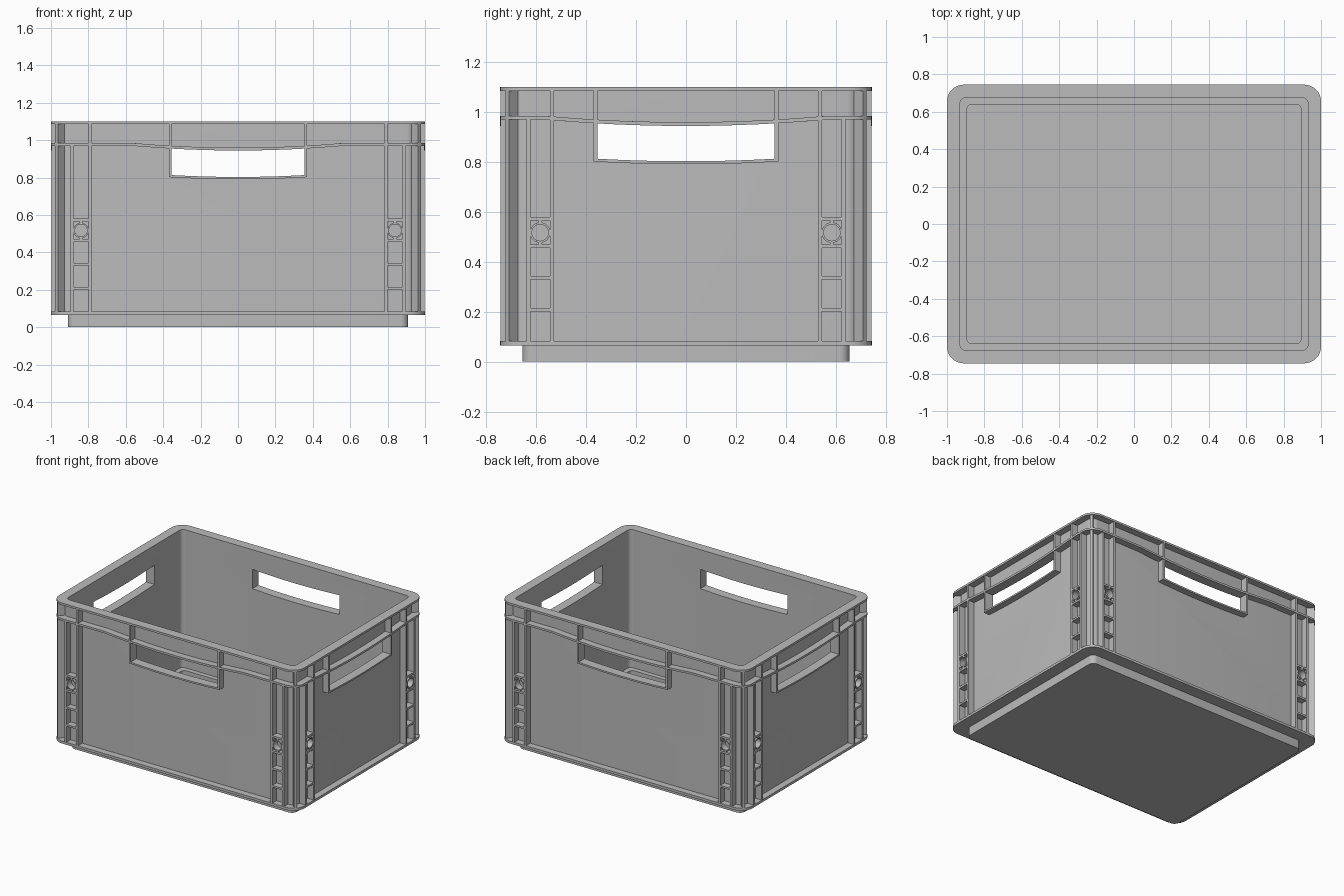
import bpy, bmesh, math
from mathutils import Matrix, Vector

cube = bpy.data.objects.get("Cube")
if cube:
    bpy.data.objects.remove(cube, do_unlink=True)

HX, HY = 1.0, 0.745          # half sizes of the outer flange
SHIFT = HX - HY

plastic = bpy.data.materials.new("grey_plastic")
plastic.use_nodes = True
plastic.diffuse_color = (0.5, 0.5, 0.5, 1)
plastic.node_tree.nodes["Principled BSDF"].inputs["Base Color"].default_value = (0.5, 0.5, 0.5, 1)


def finish(bm, name):
    bmesh.ops.recalc_face_normals(bm, faces=bm.faces)
    mesh = bpy.data.meshes.new(name)
    bm.to_mesh(mesh)
    bm.free()
    mesh.materials.append(plastic)
    obj = bpy.data.objects.new(name, mesh)
    bpy.context.collection.objects.link(obj)
    return obj


def smooth(obj):
    bpy.ops.object.select_all(action='DESELECT')
    obj.select_set(True)
    bpy.context.view_layer.objects.active = obj
    bpy.ops.object.shade_smooth_by_angle(angle=math.radians(30))


def outline(hx, r, div=1, seg=8):
    """Rounded rectangle; each straight side is split into div pieces."""
    hy, pts = hx - SHIFT, []
    for k, (sx, sy) in enumerate([(1, 1), (-1, 1), (-1, -1), (1, -1)]):
        c = Vector((sx * (hx - r), sy * (hy - r)))
        for i in range(seg + 1):
            a = math.pi / 2 * (k + i / seg)
            pts.append(c + r * Vector((math.cos(a), math.sin(a))))
        horizontal = k % 2 == 0
        length = 2 * ((hx if horizontal else hy) - r)
        step = Vector((-sx, 0)) if horizontal else Vector((0, -sy))
        end = pts[-1]
        pts += [end + step * length * i / div for i in range(1, div)]
    return pts


def bridge(bm, rings, closed=False, caps=False):
    loops = [[bm.verts.new(p) for p in ring] for ring in rings]
    pairs = list(zip(loops, loops[1:])) + ([(loops[-1], loops[0])] if closed else [])
    for a, b in pairs:
        for i in range(len(a)):
            j = (i + 1) % len(a)
            bm.faces.new((a[i], a[j], b[j], b[i]))
    if caps:
        bm.faces.new(loops[0])
        bm.faces.new(loops[-1])


def box(bm, m, u, d, z):
    """Box spanning the ranges u (along), d (outwards), z in a side's frame."""
    mid = Vector((sum(u) / 2, -sum(d) / 2, sum(z) / 2))
    size = Matrix.Diagonal((u[1] - u[0], d[1] - d[0], z[1] - z[0], 1))
    bmesh.ops.create_cube(bm, size=1, matrix=m @ Matrix.Translation(mid) @ size)


def strip(bm, m, half, top, bottom, d, n=24):
    """Curved bar following the functions top(u) and bottom(u)."""
    rings = []
    for i in range(n + 1):
        u = half * (2 * i / n - 1)
        rings.append([m @ Vector((u, -d[j], f(u)))
                      for j, f in ((0, bottom), (1, bottom), (1, top), (0, top))])
    bridge(bm, rings, caps=True)


def band_z(u):
    return min(0.977, 0.952 + 0.08 * u * u)


def lip_z(u):
    return 0.803 + 0.08 * u * u


# Four sides: (matrix, outer distance, shift of rib positions)
SIDES = [(Matrix.Rotation(k * math.pi / 2, 4, 'Z'),
          HX if k % 2 else HY, SHIFT if k % 2 else 0) for k in range(4)]

# Crate body: one profile of (half width, corner radius, height)
profile = [(0.91, 0.04, 0), (0.91, 0.04, 0.065), (1, 0.09, 0.065), (1, 0.09, 0.083),
           (0.95, 0.05, 0.083), (0.95, 0.05, 1.085), (1, 0.09, 1.085), (1, 0.09, 1.1),
           (0.93, 0.03, 1.1), (0.93, 0.03, 0.083), (0.895, 0.03, 0.083), (0.895, 0.03, 0.018)]
bm = bmesh.new()
bridge(bm, [[p.to_3d() + Vector((0, 0, z)) for p in outline(h, r)] for h, r, z in profile],
       caps=True)
body = finish(bm, "crate_body")

# Handle openings cut through the four walls
bm = bmesh.new()
for m, d, s in SIDES:
    strip(bm, m, 0.355, lambda u: band_z(u) - 0.0075, lip_z, (d - 0.12, d + 0.05))
cutter = finish(bm, "handle_cutter")
cutter.hide_render = True
mod = body.modifiers.new("handles", 'BOOLEAN')
mod.operation, mod.solver, mod.object = 'DIFFERENCE', 'EXACT', cutter
bpy.context.view_layer.objects.active = body
bpy.ops.object.modifier_apply(modifier=mod.name)
bpy.data.objects.remove(cutter, do_unlink=True)
smooth(body)

# Curved band running around the crate below the rim
bm = bmesh.new()
rings = []
for h, r, dz in [(0.94, 0.04, -1), (1, 0.09, -1), (1, 0.09, 1), (0.94, 0.04, 1)]:
    ring = []
    for p in outline(h, r, 32):
        on_long_side = h - SHIFT - abs(p.y) < h - abs(p.x)
        ring.append((p.x, p.y, band_z(p.x if on_long_side else p.y) + dz * 0.0075))
    rings.append(ring)
bridge(bm, rings, closed=True)
smooth(finish(bm, "curved_band"))

# Lips under the handle openings
bm = bmesh.new()
for m, d, s in SIDES:
    strip(bm, m, 0.37, lip_z, lambda u: lip_z(u) - 0.012, (d - 0.069, d - 0.002))
smooth(finish(bm, "handle_lips"))

# Vertical ribs, bay shelves and round bosses
ribs, shelves, bosses = bmesh.new(), bmesh.new(), bmesh.new()
for m, d, s in SIDES:
    depth = (d - 0.06, d - 0.002)
    for side in (-1, 1):
        def span(a, b):
            return sorted((side * a, side * b))
        box(ribs, m, span(0.355, 0.37), depth, (0.802, 1.09))
        box(ribs, m, span(0.783 - s, 0.8 - s), depth, (0.075, 1.09))
        box(ribs, m, span(0.879 - s, 0.895 - s), depth, (0.075, 0.975))
        for z in (0.207, 0.336, 0.463, 0.573):
            box(shelves, m, span(0.795 - s, 0.885 - s), depth, (z - 0.007, z + 0.007))
        centre = 0.8395 - s
        for z in ((0.465, 0.482), (0.552, 0.57)):
            box(shelves, m, span(centre - 0.007, centre + 0.007), depth, z)
        tube = []
        for r, y in ((0.041, depth[0]), (0.041, depth[1]), (0.033, depth[1]), (0.033, depth[0])):
            angles = [math.tau * i / 24 for i in range(24)]
            tube.append([m @ Vector((side * centre + r * math.cos(a), -y, 0.517 + r * math.sin(a)))
                         for a in angles])
        bridge(bosses, tube, closed=True)
finish(ribs, "vertical_ribs")
finish(shelves, "bay_shelves")
smooth(finish(bosses, "round_bosses"))

# Diagonal ribs at the corners
bm = bmesh.new()
for sx in (-1, 1):
    for sy in (-1, 1):
        m = Matrix.Translation((sx * 0.9, sy * 0.645, 0)) @ Matrix.Rotation(
            math.atan2(sy, sx) + math.pi / 2, 4, 'Z')
        box(bm, m, (-0.01, 0.01), (0.04, 0.1), (0.075, 1.09))
finish(bm, "corner_ribs")
